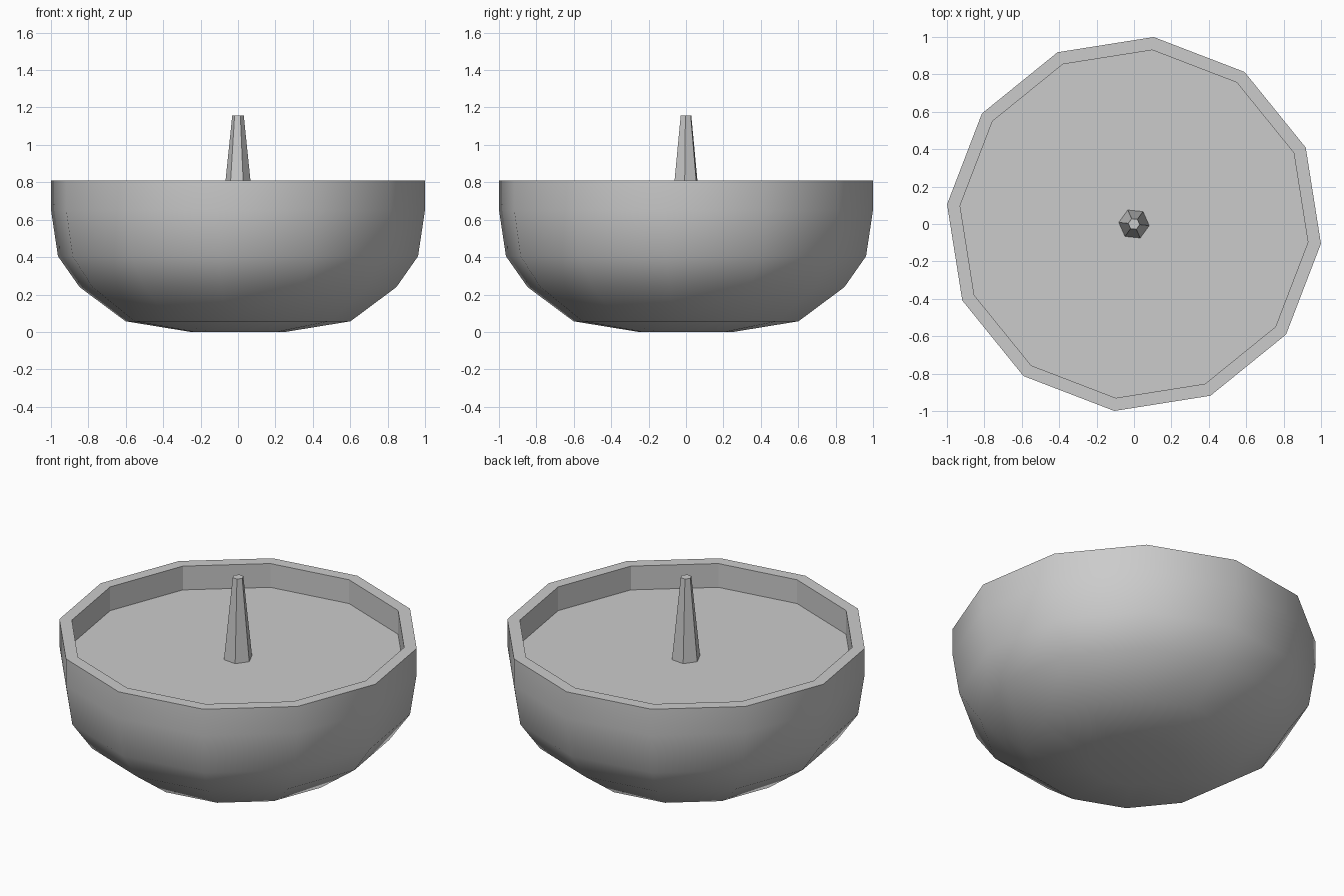
import bpy, bmesh
from math import cos, sin, radians

if "Cube" in bpy.data.objects:
    bpy.data.objects.remove(bpy.data.objects["Cube"])

TURN = radians(-6)


def lathe(name, profile, sides, smooth_bands=0):
    """Spin (radius, z) points; the first smooth_bands bands and start cap are smooth."""
    bm = bmesh.new()
    step = radians(360 / sides)
    rings = [[bm.verts.new((r * cos(TURN + i * step), r * sin(TURN + i * step), z))
              for i in range(sides)] for r, z in profile]
    start = bm.faces.new(rings[0][::-1])
    start.smooth = smooth_bands > 0
    bm.faces.new(rings[-1])
    for b, (low, high) in enumerate(zip(rings, rings[1:])):
        for i in range(sides):
            j = (i + 1) % sides
            face = bm.faces.new((low[i], low[j], high[j], high[i]))
            face.smooth = b < smooth_bands
    # Keep the boundary between smooth and flat faces crisp
    for e in bm.edges:
        if len({f.smooth for f in e.link_faces}) > 1:
            e.smooth = False
    mesh = bpy.data.meshes.new(name)
    bm.to_mesh(mesh)
    bm.free()
    obj = bpy.data.objects.new(name, mesh)
    bpy.context.collection.objects.link(obj)
    return obj


# Rounded bowl: smooth outside, flat rim, faceted inner wall and raised floor
lathe("bowl", [(0.255, 0.0), (0.605, 0.057), (0.852, 0.24), (0.968, 0.405),
               (1.005, 0.65), (1.005, 0.81), (0.935, 0.81), (0.935, 0.665)],
      12, smooth_bands=5)

# Tapered hexagonal spike standing on the floor
lathe("spike", [(0.082, 0.665), (0.031, 1.157)], 6)
